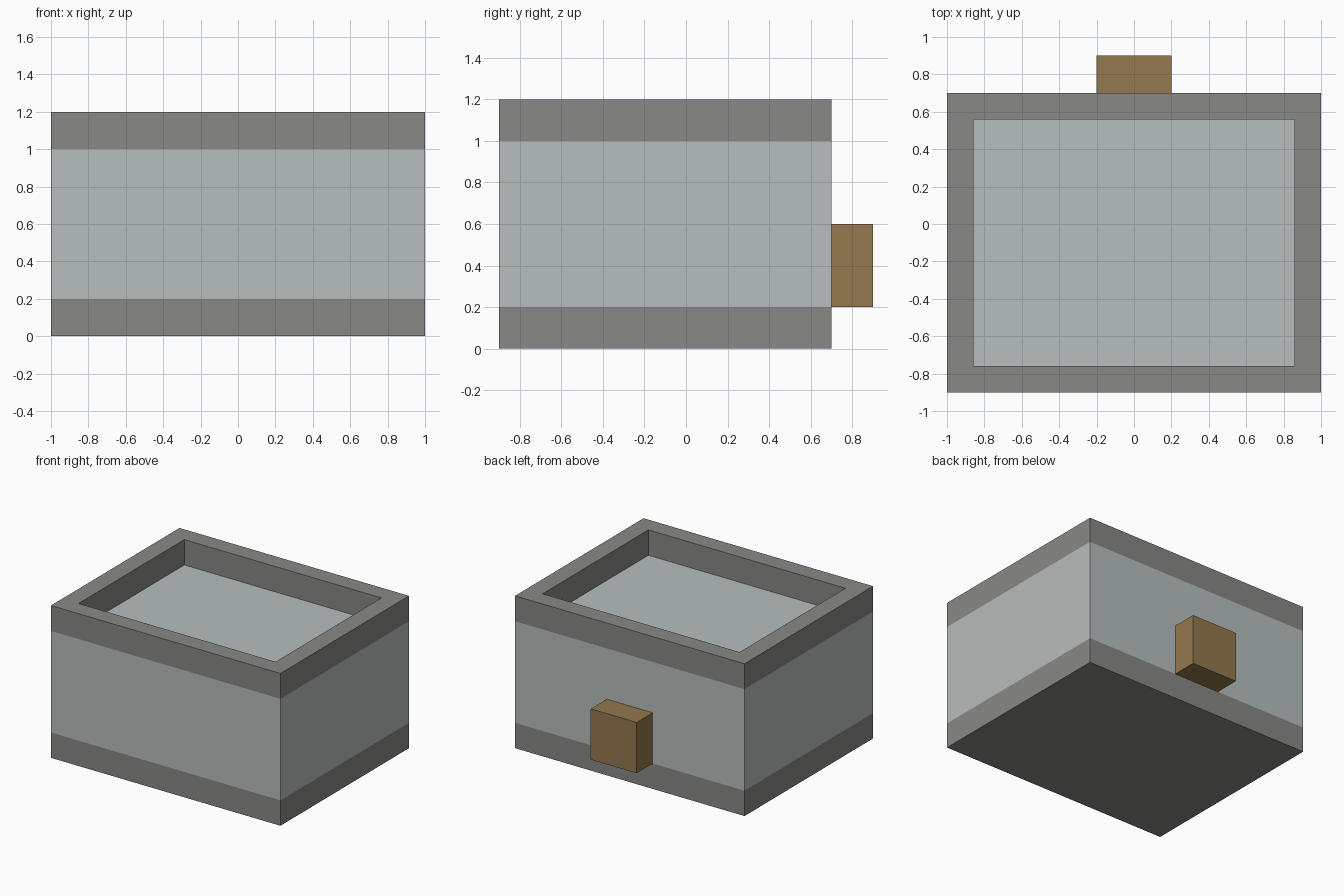
import bpy
import bmesh
from mathutils import Matrix, Vector

cube = bpy.data.objects.get("Cube")
if cube:
    bpy.data.objects.remove(cube, do_unlink=True)


def make_material(name, rgb):
    mat = bpy.data.materials.new(name)
    mat.use_nodes = True
    color = (*rgb, 1.0)
    mat.diffuse_color = color
    bsdf = next(n for n in mat.node_tree.nodes if n.type == "BSDF_PRINCIPLED")
    bsdf.inputs["Base Color"].default_value = color
    return mat


def box_mesh(low, high):
    low, high = Vector(low), Vector(high)
    bm = bmesh.new()
    matrix = Matrix.Translation((low + high) / 2) @ Matrix.Diagonal((*(high - low), 1))
    bmesh.ops.create_cube(bm, size=1, matrix=matrix)
    return bm


def add_object(name, bm, materials):
    bmesh.ops.recalc_face_normals(bm, faces=bm.faces)
    mesh = bpy.data.meshes.new(name)
    for mat in materials:
        mesh.materials.append(mat)
    bm.to_mesh(mesh)
    bm.free()
    obj = bpy.data.objects.new(name, mesh)
    bpy.context.collection.objects.link(obj)
    return obj


stone = make_material("dark grey stone", (0.246, 0.246, 0.235))
plaster = make_material("pale grey plaster", (0.474, 0.515, 0.509))
wood = make_material("brown wood", (0.292, 0.188, 0.076))

# Building body: a block split into base band, wall and parapet band
BAND, WALL_TOP, HEIGHT = 0.2, 1.0, 1.2
body = box_mesh((-1, -0.9, 0), (1, 0.7, HEIGHT))
for z in (BAND, WALL_TOP):
    bmesh.ops.bisect_plane(body, geom=body.verts[:] + body.edges[:] + body.faces[:],
                           plane_co=(0, 0, z), plane_no=(0, 0, 1))

# Sunken roof inside the parapet
body.normal_update()
roof = max(body.faces, key=lambda f: f.calc_center_median().z)
bmesh.ops.inset_region(body, faces=[roof], thickness=BAND)
sunk = bmesh.ops.extrude_discrete_faces(body, faces=[roof])["faces"][0]
bmesh.ops.translate(body, verts=sunk.verts, vec=(0, 0, WALL_TOP - HEIGHT))

# Plaster between the bands and on the roof floor, stone elsewhere
for face in body.faces:
    z = face.calc_center_median().z
    face.material_index = int(BAND < z < WALL_TOP + 0.01)
add_object("building_body", body, [stone, plaster])

# Wooden box on the back wall
add_object("back_box", box_mesh((-0.2, 0.7, 0.2), (0.2, 0.9, 0.6)), [wood])
